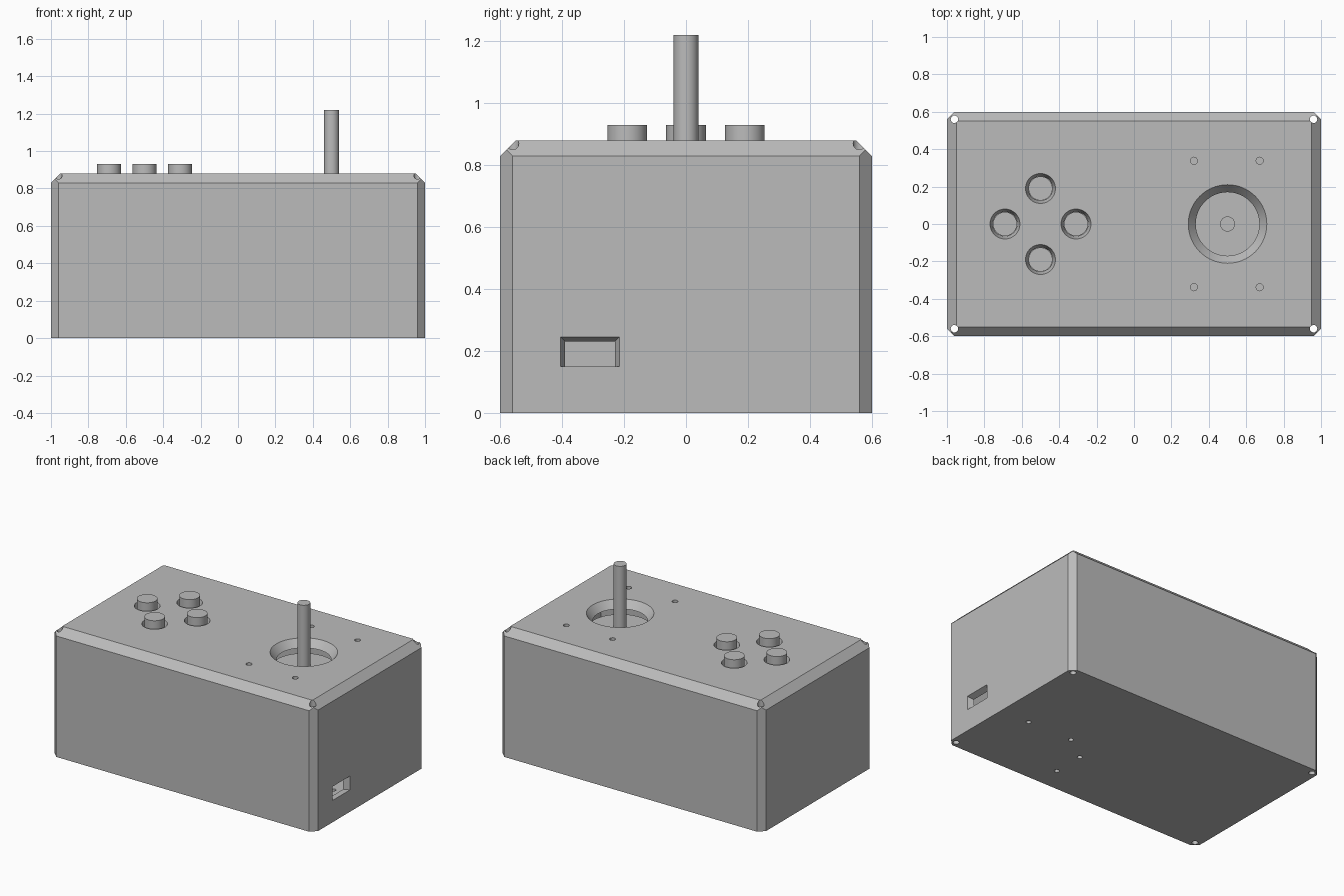
import bpy
import bmesh
import math
from itertools import product
from mathutils import Vector

if "Cube" in bpy.data.objects:
    bpy.data.objects.remove(bpy.data.objects["Cube"])

grey = bpy.data.materials.new("plain_grey")
grey.use_nodes = True
colour = (0.5, 0.5, 0.5, 1)
grey.diffuse_color = colour
grey.node_tree.nodes["Principled BSDF"].inputs["Base Color"].default_value = colour


def finish(name, bm):
    bmesh.ops.recalc_face_normals(bm, faces=bm.faces)
    mesh = bpy.data.meshes.new(name)
    bm.to_mesh(mesh)
    bm.free()
    mesh.materials.append(grey)
    obj = bpy.data.objects.new(name, mesh)
    bpy.context.scene.collection.objects.link(obj)
    return obj


def smooth(obj):
    for poly in obj.data.polygons:
        poly.use_smooth = True
    obj.data.set_sharp_from_angle(angle=math.radians(30))


def hull(name, points):
    bm = bmesh.new()
    for p in points:
        bm.verts.new(p)
    bmesh.ops.convex_hull(bm, input=bm.verts)
    bmesh.ops.dissolve_limit(bm, angle_limit=0.01, verts=bm.verts, edges=bm.edges)
    return finish(name, bm)


def cylinder(name, x, y, z0, z1, r0, r1=None, sides=48):
    bm = bmesh.new()
    bmesh.ops.create_cone(bm, cap_ends=True, segments=sides, radius1=r0,
                          radius2=r0 if r1 is None else r1, depth=z1 - z0)
    bmesh.ops.translate(bm, verts=bm.verts, vec=(x, y, (z0 + z1) / 2))
    return finish(name, bm)


def mirrored(points):
    return [(sx * x, sy * y, z) for x, y, z in points
            for sx, sy in product((-1, 1), repeat=2)]


TOP, LID, FLOOR = 0.88, 0.83, 0.04
STICK_X = 0.5
BUTTONS = [(-0.69, 0), (-0.31, 0), (-0.5, 0.19), (-0.5, -0.19)]
cutters = []

# Enclosure with chamfered upright corners and top edges
case = hull("case", mirrored([
    (1, 0.56, 0), (0.96, 0.6, 0), (1, 0.56, LID), (0.96, 0.6, LID),
    (0.98, 0.58, 0.85), (0.95, 0.55, TOP)]))

# Hollow inside, leaving corner posts for the screws
cutters.append(hull("cavity_cutter", mirrored(
    [(x, y, z) for z in (FLOOR, LID) for x, y in ((0.96, 0.45), (0.85, 0.56))])))

# Corner screw holes right through
for sx, sy in product((-1, 1), repeat=2):
    cutters.append(cylinder("corner_cutter", 0.96 * sx, 0.56 * sy, -0.1, 1, 0.02, sides=24))

# Tapered joystick and button openings
cutters.append(cylinder("stick_cutter", STICK_X, 0, 0.82, 0.93, 0.162, 0.25, sides=64))
for x, y in BUTTONS:
    cutters.append(cylinder("button_cutter", x, y, 0.82, 0.93, 0.062, 0.095))

# Joystick mounting screw holes in the lid
for x, y in product((0.32, 0.672), (-0.338, 0.338)):
    cutters.append(cylinder("lid_hole_cutter", x, y, 0.8, 0.95, 0.019, sides=24))

# Circuit board screw holes in the floor
for x, y in ((0.78, -0.08), (0.44, -0.08), (0.26, -0.21), (0.26, -0.43)):
    cutters.append(cylinder("floor_hole_cutter", x, y, -0.05, 0.08, 0.016, sides=24))

# Tapered cable port in the side wall
port = []
for x, grow in ((0.92, -0.015), (1.04, 0.03)):
    port += [(x, y, z) for y in (-0.39 - grow, -0.23 + grow)
             for z in (0.15, 0.23 + grow)]
cutters.append(hull("port_cutter", port))

for cutter in cutters:
    cutter.hide_render = True
    mod = case.modifiers.new(cutter.name, "BOOLEAN")
    mod.operation = "DIFFERENCE"
    mod.solver = "EXACT"
    mod.object = cutter
graph = bpy.context.evaluated_depsgraph_get()
cut_mesh = bpy.data.meshes.new_from_object(case.evaluated_get(graph))
case.modifiers.clear()
case.data = cut_mesh
for cutter in cutters:
    bpy.data.objects.remove(cutter)
smooth(case)

# Joystick shaft and the dust disc beneath the lid
smooth(cylinder("joystick_shaft", STICK_X, 0, 0.7, 1.22, 0.04))
smooth(cylinder("joystick_disc", STICK_X, 0, 0.76, 0.78, 0.2, sides=64))

# Push buttons
for x, y in BUTTONS:
    smooth(cylinder("push_button", x, y, 0.78, 0.93, 0.064))
